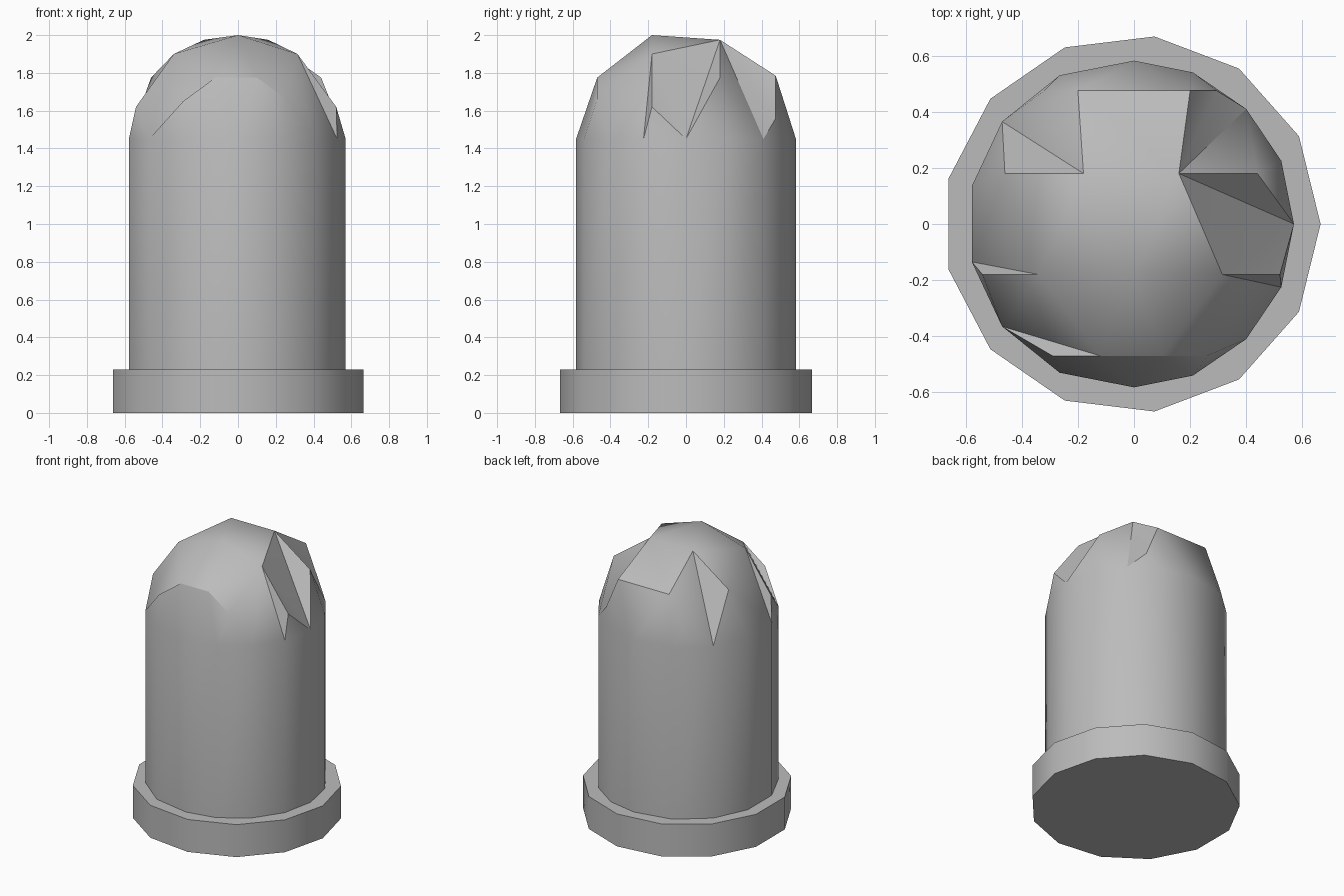
import bpy, bmesh, math
from mathutils import Vector
from mathutils.geometry import delaunay_2d_cdt

cube = bpy.data.objects.get("Cube")
if cube:
    bpy.data.objects.remove(cube, do_unlink=True)

grey = bpy.data.materials.new("plain grey")
grey.use_nodes = True
colour = (0.5, 0.5, 0.5, 1)
grey.diffuse_color = colour
grey.node_tree.nodes["Principled BSDF"].inputs["Base Color"].default_value = colour


def finish(bm, name):
    bmesh.ops.recalc_face_normals(bm, faces=bm.faces)
    mesh = bpy.data.meshes.new(name)
    bm.to_mesh(mesh)
    bm.free()
    mesh.materials.append(grey)
    obj = bpy.data.objects.new(name, mesh)
    bpy.context.collection.objects.link(obj)
    bpy.ops.object.select_all(action='DESELECT')
    obj.select_set(True)
    bpy.context.view_layer.objects.active = obj
    bpy.ops.object.shade_smooth_by_angle(angle=math.radians(32))
    return obj


# Thirteen-sided base flange
BASE_TOP, SHOULDER = 0.23, 1.45
bm = bmesh.new()
rim = [bm.verts.new((0.673 * math.cos(a) - 0.008, 0.673 * math.sin(a), 0))
       for a in (math.tau * i / 13 for i in range(13))]
bottom = bm.faces.new(rim)
top = bmesh.ops.extrude_face_region(bm, geom=[bottom], use_keep_orig=True)["geom"]
bmesh.ops.translate(bm, vec=(0, 0, BASE_TOP),
                    verts=[g for g in top if isinstance(g, bmesh.types.BMVert)])
finish(bm, "base_flange")

# Body outline: the two halves mirror across y
half = [(0.57, 0), (0.525, 0.225), (0.4, 0.41), (0.21, 0.54), (0, 0.582),
        (-0.265, 0.53), (-0.47, 0.365), (-0.578, 0.135)]
outline = half + [(x, -y) for x, y in reversed(half[1:])]
points = [(x, y, SHOULDER) for x, y in outline]
n = len(outline)
edges = [(i, (i + 1) % n) for i in range(n)]

# Dome ridges: each row is a depth and its x, z points
rows = {
    0.475: [(-0.32, 1.53), (-0.2, 1.785), (0.2, 1.785), (0.295, 1.56)],
    0.18: [(-0.46, 1.775), (-0.18, 1.975), (0.16, 1.975), (0.44, 1.775)],
    -0.18: [(-0.54, 1.62), (-0.34, 1.9), (0, 2), (0.315, 1.9), (0.52, 1.62)],
    -0.47: [(-0.29, 1.65), (-0.12, 1.775), (0.1, 1.775), (0.26, 1.66)],
}
for y, row in rows.items():
    start = len(points)
    points += [(x, y, z) for x, z in row]
    edges += [(start + i, start + i + 1) for i in range(len(row) - 1)]


def nearest(x, y):
    return min(range(len(points)),
               key=lambda i: math.hypot(points[i][0] - x, points[i][1] - y))


# Creases that cut across the dome
for a, b in [((0.57, 0), (0.16, 0.18)), ((0.57, 0), (0.315, -0.18)),
             ((-0.47, 0.365), (-0.18, 0.18)), ((-0.2, 0.475), (-0.18, 0.18)),
             ((-0.47, 0.365), (-0.2, 0.475)), ((-0.578, -0.135), (-0.34, -0.18)),
             ((-0.47, -0.365), (-0.12, -0.47)), ((-0.47, -0.365), (-0.34, -0.18))]:
    edges.append((nearest(*a), nearest(*b)))

# Lens body: faceted dome with a straight wall below
flat, _, faces, origin, _, _ = delaunay_2d_cdt(
    [Vector(p[:2]) for p in points], edges, [], 1, 1e-5)
bm = bmesh.new()
verts = [bm.verts.new((v.x, v.y, points[o[0]][2] if o else SHOULDER))
         for v, o in zip(flat, origin)]
for f in faces:
    bm.faces.new([verts[i] for i in f])
border = [e for e in bm.edges if e.is_boundary]
wall = bmesh.ops.extrude_edge_only(bm, edges=border)["geom"]
for g in wall:
    if isinstance(g, bmesh.types.BMVert):
        g.co.z = BASE_TOP
finish(bm, "lens_body")
